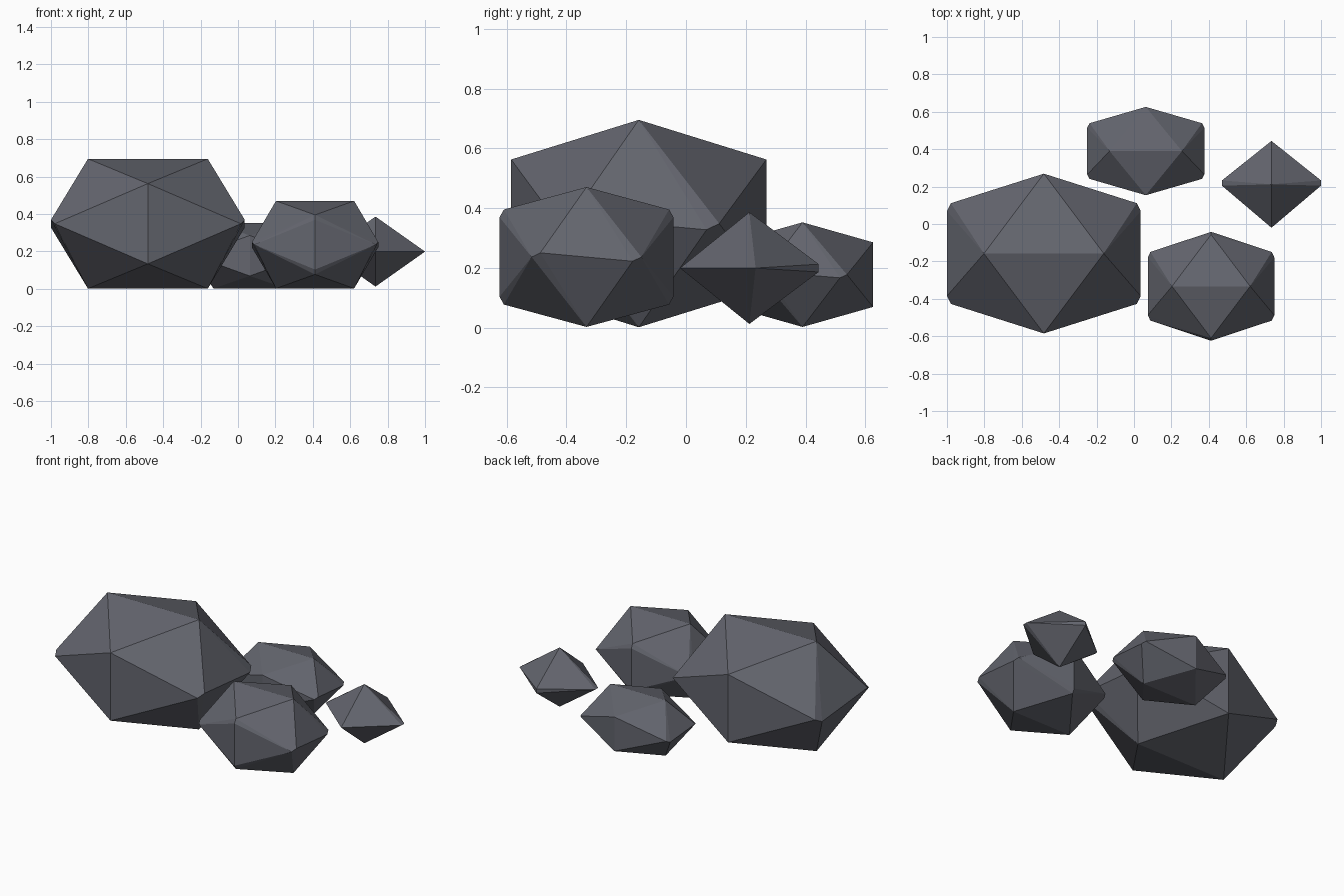
import bpy
import bmesh
from mathutils import Vector

if "Cube" in bpy.data.objects:
    bpy.data.objects.remove(bpy.data.objects["Cube"])

PHI = 1.618
SIGNS = (-1, 1)

stone = bpy.data.materials.new("dark slate stone")
stone.use_nodes = True
colour = (0.125, 0.13, 0.155, 1)
stone.diffuse_color = colour
stone.node_tree.nodes["Principled BSDF"].inputs["Base Color"].default_value = colour


def make_rock(name, points, center, half):
    """Wrap the unit points in a convex hull, scaled to the half sizes."""
    bm = bmesh.new()
    for p in points:
        bm.verts.new([c + h * v for c, h, v in zip(center, half, p)])
    hull = bmesh.ops.convex_hull(bm, input=bm.verts)
    loose = set(hull["geom_interior"]) | set(hull["geom_unused"])
    bmesh.ops.delete(bm, geom=[g for g in loose if isinstance(g, bmesh.types.BMVert)],
                     context="VERTS")
    bmesh.ops.recalc_face_normals(bm, faces=bm.faces)
    mesh = bpy.data.meshes.new(name)
    bm.to_mesh(mesh)
    bm.free()
    mesh.materials.append(stone)
    bpy.context.collection.objects.link(bpy.data.objects.new(name, mesh))


def boulder_points(chipped_ends):
    """Twenty-sided boulder with its side tips chipped into short edges."""
    points = []
    k = 1 / PHI
    for a in SIGNS:
        for b in SIGNS:
            points.append((a * k, 0, b))
            points.append((a, b * k * 0.86, -b * 0.06))
            points.append((a * 0.96, b * k * 1.02, 0))
            if chipped_ends:
                points.append((0, a, b * k * 0.92))
                points.append((0, a * 0.95, b * k * 1.1))
            else:
                points.append((0, a, b * k))
    return points


# Boulders
make_rock("large_boulder", boulder_points(False), (-0.482, -0.158, 0.348), (0.518, 0.427, 0.347))
make_rock("medium_boulder", boulder_points(True), (0.412, -0.333, 0.236), (0.338, 0.291, 0.234))
make_rock("back_boulder", boulder_points(False), (0.063, 0.39, 0.177), (0.313, 0.236, 0.175))

# Small pointed rock
tips = [(0, 0, 1), (0, 0, -1), (0, -1, 0)]
for s in SIGNS:
    tips += [(1, 0.03 + s * 0.06, 0), (-1, 0.03 + s * 0.06, 0), (0, 1, s * 0.07)]
make_rock("small_pointed_rock", tips, (0.735, 0.212, 0.199), (0.265, 0.232, 0.187))
